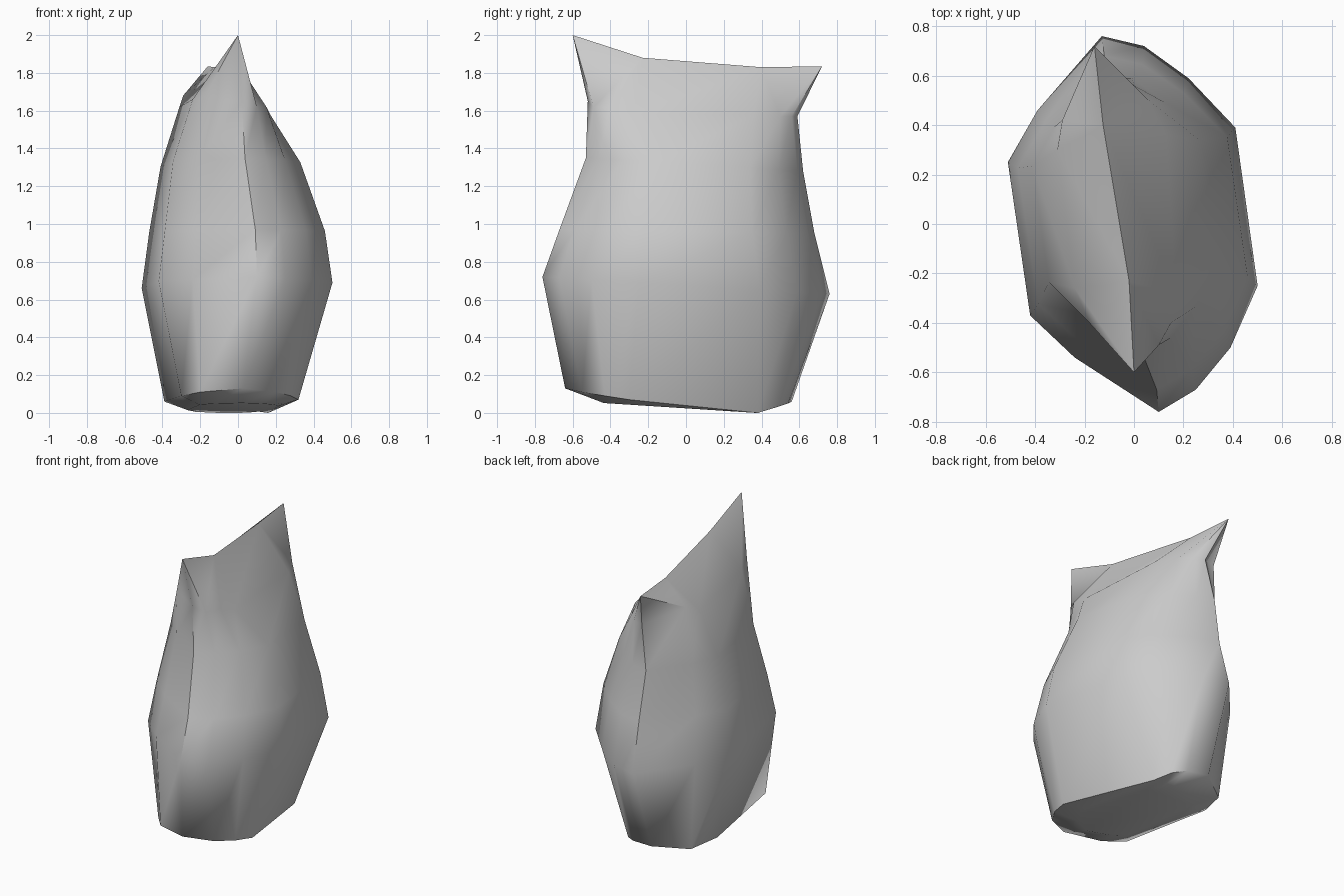
import bpy
import bmesh
import math

cube = bpy.data.objects.get("Cube")
if cube:
    bpy.data.objects.remove(cube, do_unlink=True)

# Widest outline of the sack, clockwise from the back seam
OUTLINE = [(-0.13, 0.76), (0.04, 0.72), (0.22, 0.59), (0.41, 0.39), (0.50, -0.25), (0.39, -0.50),
           (0.25, -0.67), (0.10, -0.76), (-0.24, -0.54), (-0.42, -0.37), (-0.51, 0.25), (-0.39, 0.46)]

# Body levels: x min, x max, y min, y max, front height, back height
LEVELS = [(-0.51, 0.50, -0.76, 0.76, 0.72, 0.63),
          (-0.47, 0.46, -0.67, 0.68, 0.97, 0.95),
          (-0.41, 0.33, -0.53, 0.62, 1.35, 1.28)]

# Sagging base rim and puckered neck, in the same order
BASE = [(-0.13, 0.56, 0.06), (0.02, 0.54, 0.05), (0.10, 0.48, 0.03), (0.16, 0.38, 0.0),
        (0.32, -0.30, 0.07), (0.28, -0.43, 0.09), (0.20, -0.55, 0.11), (0.03, -0.64, 0.13),
        (-0.20, -0.55, 0.11), (-0.30, -0.43, 0.09), (-0.39, 0.22, 0.06), (-0.33, 0.42, 0.04)]
NECK = [(-0.08, 0.59, 1.57), (0.0, 0.56, 1.57), (0.06, 0.50, 1.57), (0.13, 0.36, 1.58),
        (0.17, -0.28, 1.58), (0.15, -0.40, 1.62), (0.10, -0.49, 1.62), (0.02, -0.52, 1.65),
        (-0.18, -0.40, 1.67), (-0.24, -0.26, 1.66), (-0.31, 0.30, 1.62), (-0.29, 0.42, 1.68)]

# Pinched seam from front corner to back corner, and the seam point each column meets
SEAM = [(0.0, -0.60, 2.0), (-0.02, -0.23, 1.88), (-0.125, 0.40, 1.83), (-0.16, 0.72, 1.835)]
MEETS = [3, 3, 2, 2, 1, 1, 0, 0, 0, 1, 2, 3]


def level_ring(x0, x1, y0, y1, front, back):
    for x, y in OUTLINE:
        u = (x + 0.51) / 1.01
        v = (y + 0.76) / 1.52
        yield (x0 + u * (x1 - x0), y0 + v * (y1 - y0), front + v * (back - front))


bm = bmesh.new()

# Flat underside inside the rim, then rim, body, neck and seam
sole = [(x * 0.68, y * 0.68, 0.024 - 0.044 * y) for x, y, z in BASE]
shapes = [sole, BASE] + [level_ring(*level) for level in LEVELS] + [NECK]
rings = [[bm.verts.new(p) for p in shape] for shape in shapes]
seam = [bm.verts.new(p) for p in SEAM]
rings.append([seam[i] for i in MEETS])

# Skin between rings, with triangles where columns share a seam point
count = len(OUTLINE)
for low, high in zip(rings, rings[1:]):
    for i in range(count):
        j = (i + 1) % count
        corners = [low[j], low[i], high[i]]
        if high[j] is not high[i]:
            corners.append(high[j])
        bm.faces.new(corners)
bm.faces.new(rings[0])

mesh = bpy.data.meshes.new("sack")
bm.to_mesh(mesh)
bm.free()
sack = bpy.data.objects.new("sack", mesh)
bpy.context.collection.objects.link(sack)

# Plain grey cloth
cloth = bpy.data.materials.new("grey cloth")
cloth.use_nodes = True
cloth.diffuse_color = (0.6, 0.6, 0.6, 1)
cloth.node_tree.nodes["Principled BSDF"].inputs["Base Color"].default_value = (0.6, 0.6, 0.6, 1)
mesh.materials.append(cloth)

bpy.ops.object.select_all(action="DESELECT")
sack.select_set(True)
bpy.context.view_layer.objects.active = sack
bpy.ops.object.shade_smooth_by_angle(angle=math.radians(58))
